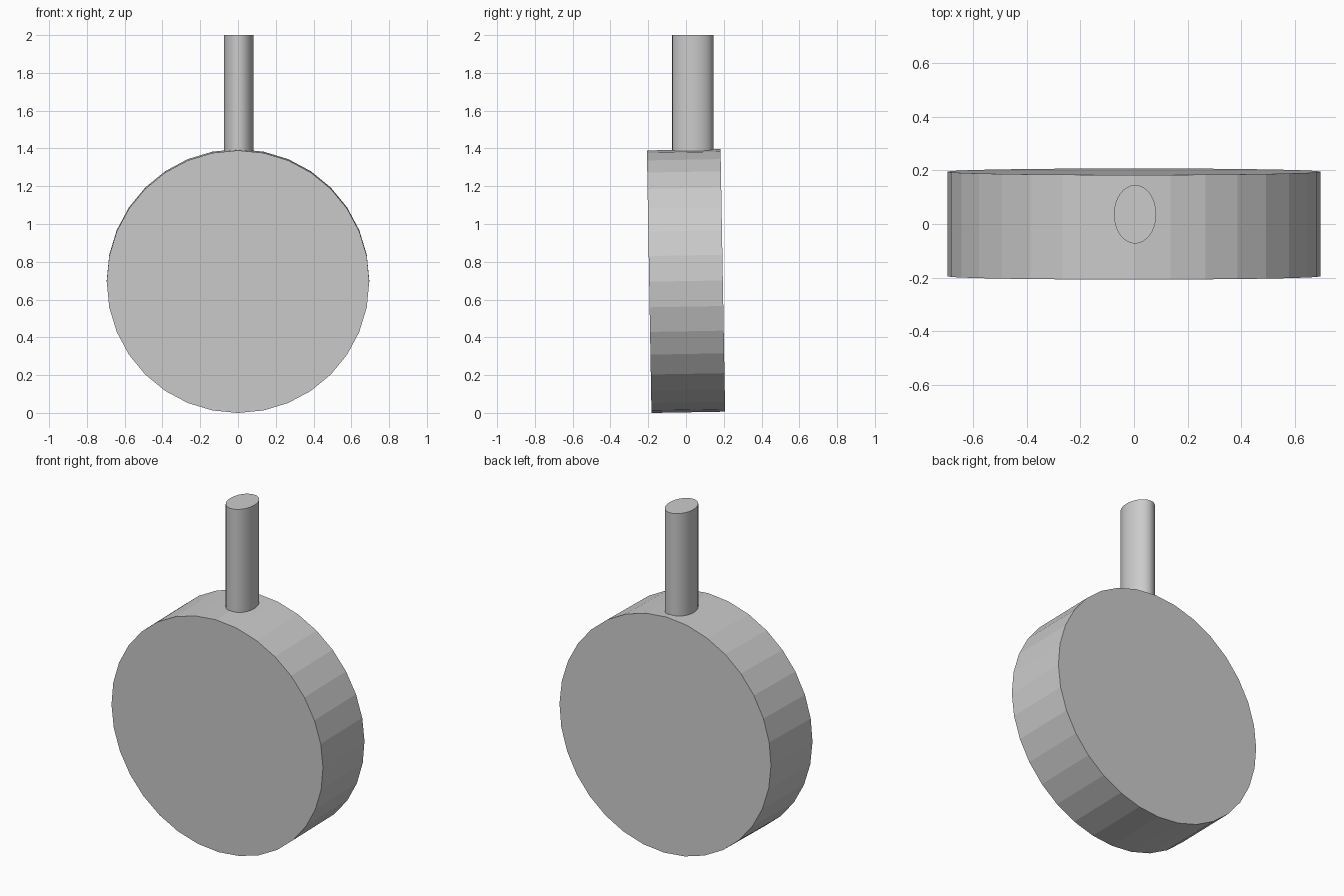
import bpy
from math import radians

if "Cube" in bpy.data.objects:
    bpy.data.objects.remove(bpy.data.objects["Cube"])


def cylinder(name, radius, depth, location, rotation=(0, 0, 0), scale=(1, 1, 1)):
    bpy.ops.mesh.primitive_cylinder_add(
        vertices=32, radius=radius, depth=depth, location=location, rotation=rotation)
    obj = bpy.context.object
    obj.name = name
    obj.scale = scale
    return obj


# Round disc standing on edge, leaning about one degree to the front
cylinder("disc", 0.695, 0.39, (0, 0, 0.698), rotation=(radians(91), 0, 0))

# Oval stem, sunk slightly into the top of the disc
STEM_TOP, STEM_BOTTOM = 2.0, 1.33
cylinder("stem", 1, STEM_TOP - STEM_BOTTOM,
         (0.004, 0.036, (STEM_TOP + STEM_BOTTOM) / 2), scale=(0.079, 0.109, 1))
bpy.ops.object.shade_smooth_by_angle()
